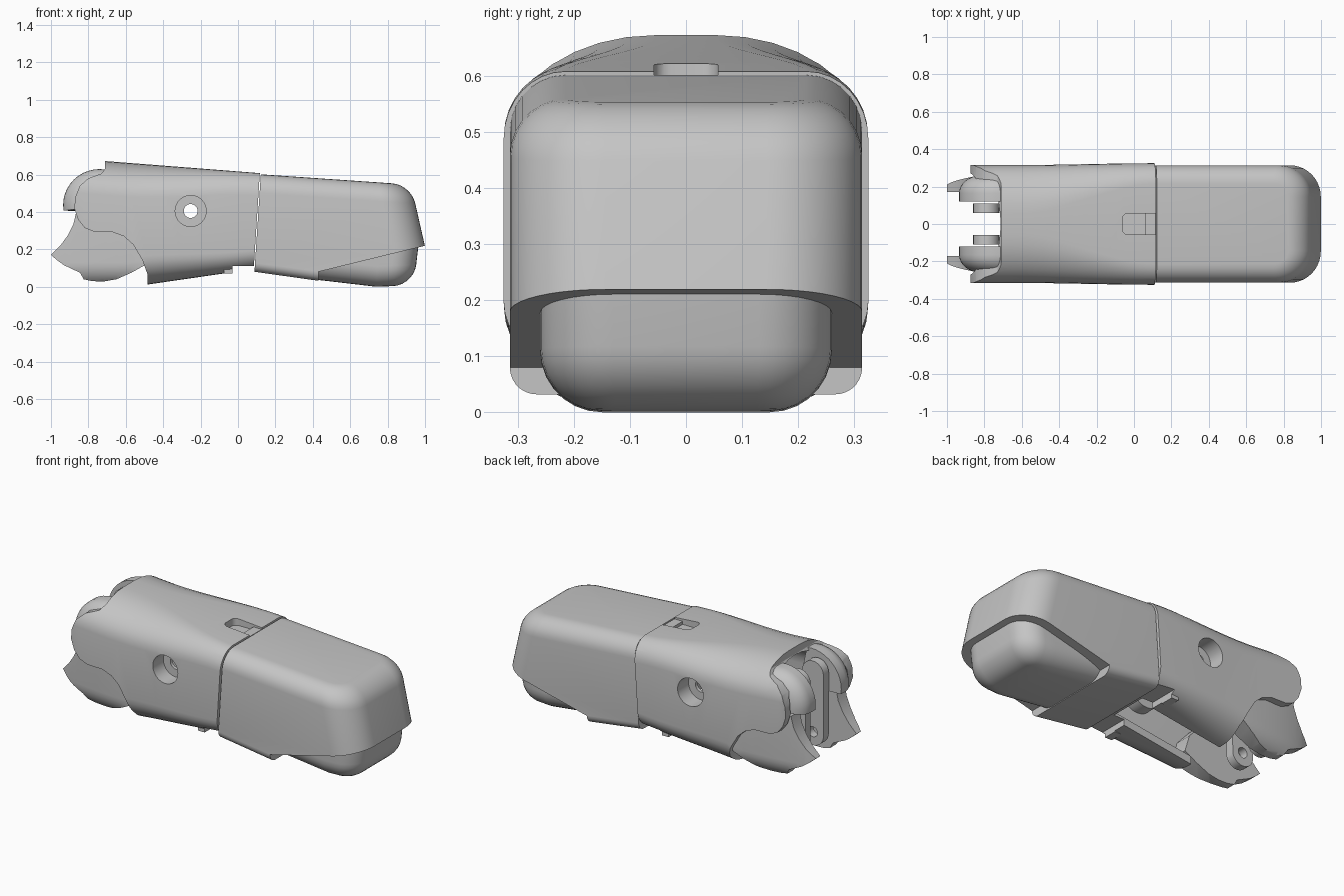
import bpy, bmesh
from math import sin, cos, pi

cube = bpy.data.objects.get("Cube")
if cube:
    bpy.data.objects.remove(cube, do_unlink=True)

grey = bpy.data.materials.new("plain grey")
grey.use_nodes = True
grey.diffuse_color = (0.56, 0.56, 0.56, 1)
grey.node_tree.nodes["Principled BSDF"].inputs["Base Color"].default_value = (0.56, 0.56, 0.56, 1)


def finish(name, bm):
    bmesh.ops.recalc_face_normals(bm, faces=bm.faces[:])
    mesh = bpy.data.meshes.new(name)
    bm.to_mesh(mesh)
    bm.free()
    mesh.materials.append(grey)
    ob = bpy.data.objects.new(name, mesh)
    bpy.context.scene.collection.objects.link(ob)
    return ob


def skin(rings):
    """Closed surface through a row of equal point rings."""
    bm = bmesh.new()
    rings = [[bm.verts.new(p) for p in ring] for ring in rings]
    for r, s in zip(rings, rings[1:]):
        for i in range(len(r)):
            j = (i + 1) % len(r)
            bm.faces.new((r[i], r[j], s[j], s[i]))
    bm.faces.new(rings[0])
    bm.faces.new(rings[-1])
    bmesh.ops.recalc_face_normals(bm, faces=bm.faces[:])
    return bm


def prism(pts, y0, y1):
    """Side profile (x, z) extruded from y0 to y1."""
    return skin([[(x, y, z) for x, z in pts] for y in (y0, y1)])


def dome(pts, centre, side, y0, y1, y2, shrink):
    """Side profile, straight from y0 to y1, then rounding inwards up to y2."""
    cx, cz = centre
    layers = [(y0, 1)]
    for i in range(9):
        a = pi / 2 * i / 8
        layers.append((y1 + (y2 - y1) * sin(a), 1 - shrink * (1 - cos(a))))
    return skin([[(cx + (x - cx) * s, side * y, cz + (z - cz) * s) for x, z in pts]
                 for y, s in layers])


def section(x, hw, bot, top, lower, upper):
    """Rounded box ring across x; lower and upper are (ry, rz) corner radii."""
    ring = []
    corners = [(1, 1, upper), (-1, 1, upper), (-1, -1, lower), (1, -1, lower)]
    for c, (sy, sz, (ry, rz)) in enumerate(corners):
        for i in range(9):
            a = pi / 2 * (c + i / 8)
            z = top - rz if sz > 0 else bot + rz
            ring.append((x, sy * (hw - ry) + ry * cos(a), z + rz * sin(a)))
    return ring


def bevel(bm, offset, rule, segments=7):
    edges = [e for e in bm.edges if rule(e.verts[0].co, e.verts[1].co)]
    bmesh.ops.bevel(bm, geom=edges, offset=offset, offset_type='OFFSET', segments=segments,
                    profile=0.5, affect='EDGES', clamp_overlap=True)


def circle(cx, cz, r, n=40):
    return [(cx + r * cos(2 * pi * i / n), cz + r * sin(2 * pi * i / n)) for i in range(n)]


def combine(ob, cutter, operation):
    m = ob.modifiers.new("cut", 'BOOLEAN')
    m.object, m.operation, m.solver = cutter, operation, 'EXACT'
    mesh = bpy.data.meshes.new_from_object(
        ob.evaluated_get(bpy.context.evaluated_depsgraph_get()))
    ob.modifiers.clear()
    ob.data = mesh
    bpy.data.objects.remove(cutter, do_unlink=True)


def smooth(ob):
    bpy.ops.object.select_all(action='DESELECT')
    ob.select_set(True)
    bpy.context.view_layer.objects.active = ob
    bpy.ops.object.shade_smooth_by_angle(angle=0.6)


def shell_loft(name, inset, x0, x1):
    """Rounded box section that becomes domed towards the rear."""
    rings = []
    steps = 14
    for k in range(steps + 1):
        x = x0 + (x1 - x0) * k / steps
        t = min(max((0.12 - x) / 0.75, 0), 1)
        t = t * t * (3 - 2 * t)
        rings.append(section(x, 0.325 - 0.01 * t - inset, max(0.082 + 0.145 * x, 0.0) + inset,
                             0.615 - 0.078 * (x - 0.02) - inset,
                             (0.11 + 0.08 * t, 0.1 + 0.06 * t), (0.11 + 0.15 * t, 0.12 + 0.06 * t)))
    return finish(name, skin(rings))


def nose_corner(a, b):
    return min(a.x, b.x) > 0.9 and a.y * b.y > 0 and abs(a.z - b.z) > 0.1


# Front cap with a sloping lower rim
w = 0.314
cap = prism([(0.122, 0.601), (0.925, 0.546), (0.999, 0.219), (0.43, 0.08),
             (0.43, 0.032), (0.088, 0.08)], -w, w)
bevel(cap, 0.17, nose_corner, 10)
bevel(cap, 0.1, lambda a, b: min(a.z, b.z) > 0.53 and max(a.x, b.x) > 0.2)
bevel(cap, 0.05, lambda a, b: max(a.z, b.z) < 0.09 and a.y * b.y > 0 and abs(a.x - b.x) > 0.2)
smooth(finish("front_cap", cap))

# Soft pad under the cap
pad = prism([(0.38, 0.24), (0.38, 0.042), (0.74, 0.0), (0.94, 0.008), (0.967, 0.24)], -0.26, 0.26)
bevel(pad, 0.13, nose_corner, 8)
bevel(pad, 0.11, lambda a, b: max(a.z, b.z) < 0.06 and max(a.x, b.x) > 0.5
      and (a.y * b.y > 0 or min(a.x, b.x) > 0.85))
smooth(finish("lower_pad", pad))

# Hollow rear shell, trimmed to its side outline
shell = shell_loft("rear_shell", 0.0, 0.2, -1.0)
combine(shell, shell_loft("hollow", 0.045, 0.05, -1.1), 'DIFFERENCE')
outline = [(0.129, 0.8), (-0.708, 0.8), (-0.712, 0.63), (-0.73, 0.605), (-0.8, 0.58),
           (-0.845, 0.54), (-0.87, 0.48), (-0.875, 0.42), (-0.855, 0.36), (-0.82, 0.315),
           (-0.77, 0.295), (-0.67, 0.292), (-0.61, 0.27), (-0.56, 0.225), (-0.51, 0.14),
           (-0.485, 0.07), (-0.485, -0.1), (-0.03, -0.1), (-0.03, 0.112), (0.085, 0.112)]
combine(shell, finish("outline", prism(outline, -0.5, 0.5)), 'INTERSECT')
combine(shell, finish("belly", prism([(-1.1, -0.1), (0.04, -0.1), (0.04, 0.2), (-1.1, 0.2)],
                                     -0.115, 0.115)), 'DIFFERENCE')

# Pivot holes with stepped bores on both sides, and small tabs under the step
for s, side in ((1, "left"), (-1, "right")):
    combine(shell, finish("boss", prism(circle(-0.253, 0.405, 0.1), s * 0.2, s * 0.3)), 'UNION')
    combine(shell, finish("bore", prism(circle(-0.253, 0.405, 0.083), s * 0.22, s * 0.5)), 'DIFFERENCE')
    finish(side + "_step_tab", prism([(-0.075, 0.072), (-0.03, 0.072), (-0.03, 0.16), (-0.075, 0.16)],
                                     s * 0.19, s * 0.27))
combine(shell, finish("pin_hole", prism(circle(-0.253, 0.405, 0.037), -0.5, 0.5)), 'DIFFERENCE')

# Stepped slot in the roof
slot = prism([(-0.062, 0.58), (0.062, 0.58), (0.062, 0.598), (0.2, 0.598), (0.2, 0.8),
              (-0.062, 0.8)], -0.057, 0.057)
bevel(slot, 0.03, lambda a, b: max(a.x, b.x) < -0.05 and a.y * b.y > 0, 4)
combine(shell, finish("slot", slot), 'DIFFERENCE')
smooth(shell)

# Knuckle parts, one set per side
upper = [(-0.74 + 0.195 * cos(a), 0.437 + 0.192 * sin(a))
         for a in [pi * (1.05 - 0.6 * i / 12) for i in range(13)]] + [(-0.66, 0.4)]
lower = [(-1, 0.17), (-0.965, 0.14), (-0.93, 0.115), (-0.845, 0.075), (-0.825, 0.04),
         (-0.78, 0.03), (-0.72, 0.028), (-0.65, 0.04), (-0.57, 0.075), (-0.49, 0.12),
         (-0.52, 0.22), (-0.6, 0.31), (-0.7, 0.37), (-0.865, 0.4), (-0.88, 0.335),
         (-0.91, 0.275), (-0.95, 0.22)]
link = ([(x, z + 0.42) for x, z in circle(-0.79, 0.1, 0.07, 24)[:13]]
        + circle(-0.79, 0.16, 0.07, 24)[12:])
for s, side in ((1, "left"), (-1, "right")):
    smooth(finish(side + "_upper_lobe", dome(upper, (-0.7, 0.437), s, 0.12, 0.165, 0.26, 0.5)))
    claw = finish(side + "_lower_claw", prism(lower, s * 0.17, s * 0.35))
    # Outer face bulges from the tip and curls under at the bottom
    bulge = [section(-1.02 + 0.6 * (1 - cos(a)), 0.185 + 0.1 * sin(a), 0.01, 0.6,
                     (0.1, 0.12), (0.02, 0.02))
             for a in [pi / 2 * i / 12 for i in range(13)]]
    combine(claw, finish("bulge", skin(bulge)), 'INTERSECT')
    smooth(claw)
    plate = finish(side + "_link_plate", prism(link, s * 0.06, s * 0.11))
    combine(plate, finish("eye", prism(circle(-0.79, 0.17, 0.03, 20), -0.5, 0.5)), 'DIFFERENCE')
    smooth(plate)
